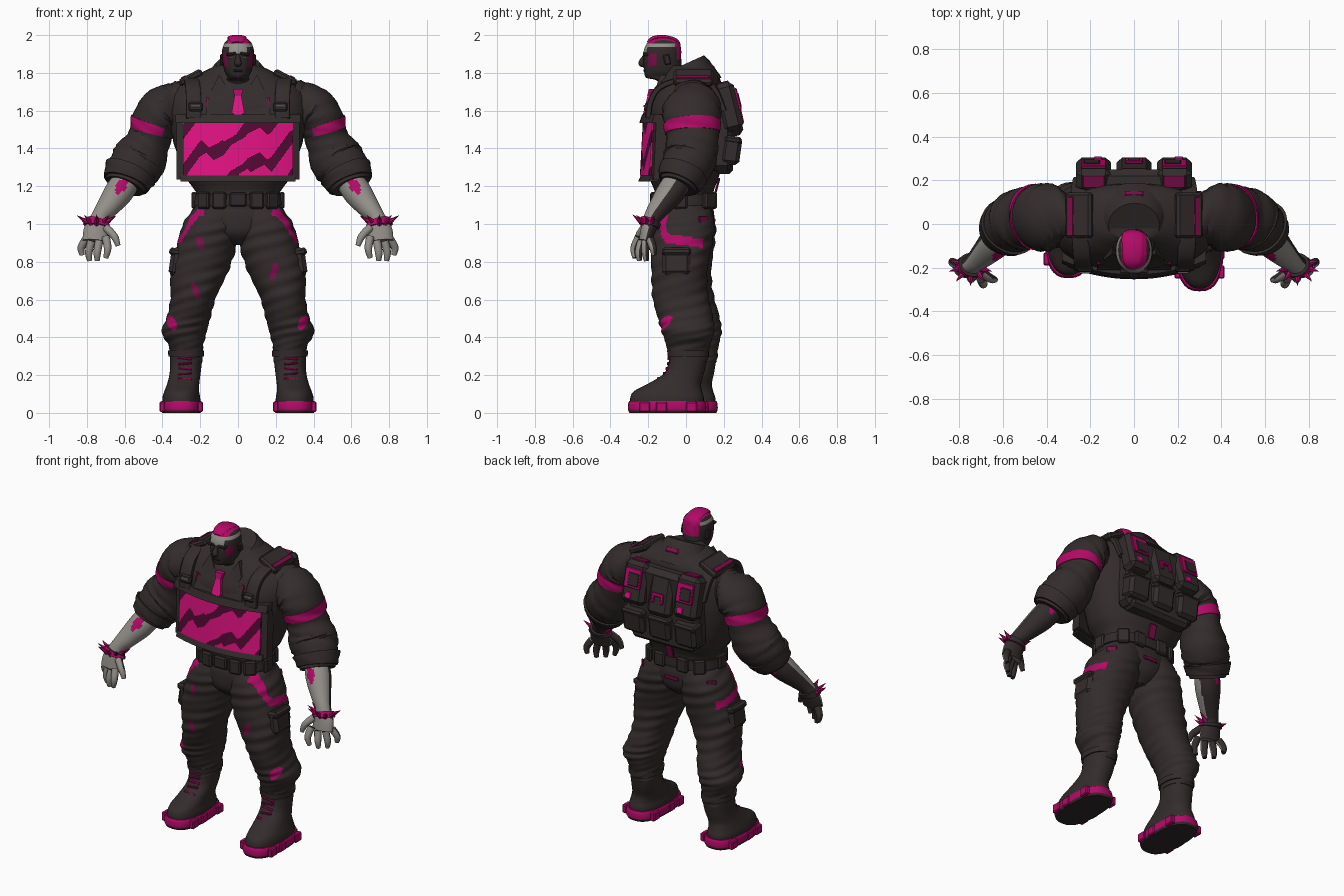
import bpy, bmesh
from math import sin, cos, pi, radians, copysign
from mathutils import Vector, Matrix

if "Cube" in bpy.data.objects:
    bpy.data.objects.remove(bpy.data.objects["Cube"])

def material(name, *rgb):
    m = bpy.data.materials.new(name)
    m.use_nodes = True
    m.diffuse_color = (*rgb, 1)
    m.node_tree.nodes["Principled BSDF"].inputs["Base Color"].default_value = (*rgb, 1)
    return m

CLOTH = material("charcoal cloth", .034, .025, .025)
GEAR = material("dark gear", .03, .022, .023)
PINK = material("pink trim", .45, .003, .135)
GLOW = material("bright pink", .78, .006, .23)
DIM = material("faded pink", .2, .004, .062)
WINE = material("dark wine", .09, .003, .036)
SKIN = material("grey skin", .29, .275, .25)
X, Z = Vector((1, 0, 0)), Vector((0, 0, 1))
parts = []

def finish(bm, name, mats, rule=None, matrix=None):
    if matrix:
        bm.transform(matrix)
    bmesh.ops.recalc_face_normals(bm, faces=bm.faces)
    bm.normal_update()
    if rule:
        for f in bm.faces:
            f.material_index = rule(f.calc_center_median(), f.normal)
    me = bpy.data.meshes.new(name)
    bm.to_mesh(me)
    bm.free()
    for m in mats:
        me.materials.append(m)
    ob = bpy.data.objects.new(name, me)
    bpy.context.collection.objects.link(ob)
    parts.append(ob)

def spline(pts, t):
    t = max(0, min(t, len(pts) - 1))
    i = min(int(t), len(pts) - 2)
    f = t - i
    a, b, c, d = (Vector(pts[max(0, min(j, len(pts) - 1))]) for j in range(i - 1, i + 3))
    return b + (c - a) * (f / 2) + (a * 2 - b * 5 + c * 4 - d) * (f * f / 2) + (b * 3 - a - c * 3 + d) * (f ** 3 / 2)

def tube(name, pts, mats, n=28, step=4, p=2, fold=0, rule=None, t0=0, t1=None, grow=0, flat=False):
    """Loft through (x, y, z, radius a, radius b) sections."""
    t1 = len(pts) - 1 if t1 is None else t1
    count = max(2, round((t1 - t0) * step))
    bm, rings = bmesh.new(), []
    for k in range(count + 1):
        t = t0 + (t1 - t0) * k / count
        q = spline(pts, t)
        d = Z if flat else Vector((spline(pts, t + .1) - spline(pts, t - .1))[:3]).normalized()
        u = (X - d * X.dot(d)).normalized()
        v = d.cross(u)
        ring = []
        for j in range(n):
            a = 2 * pi * j / n
            w = 1 + fold * (sin(3 * a + 7 * t) * sin(5 * t + a) + .5 * sin(9 * t + 2 * a))
            ca, sa = (copysign(abs(g) ** (2 / p), g) for g in (cos(a), sin(a)))
            ra, rb = (max(r, .003) * w + grow for r in q[3:])
            ring.append(bm.verts.new(Vector(q[:3]) + u * ca * ra + v * sa * rb))
        rings.append(ring)
    for r, s in zip(rings, rings[1:]):
        for j in range(n):
            bm.faces.new((r[j], r[(j + 1) % n], s[(j + 1) % n], s[j]))
    bm.faces.new(rings[0])
    bm.faces.new(rings[-1])
    finish(bm, name, mats, rule)

def box(name, loc, size, mat, rot=(0, 0, 0), bevel=.012):
    bm = bmesh.new()
    bmesh.ops.create_cube(bm, size=1, matrix=Matrix.Diagonal((*size, 1)))
    bmesh.ops.bevel(bm, geom=bm.edges[:], offset=min(bevel, min(size) * .3), segments=1, affect='EDGES')
    r = Matrix.Identity(4)
    for ang, ax in zip(rot, "XYZ"):
        r = Matrix.Rotation(radians(ang), 4, ax) @ r
    finish(bm, name, [mat], None, Matrix.Translation(loc) @ r)

def thicken(bm, faces, thick):
    ext = bmesh.ops.extrude_face_region(bm, geom=faces)["geom"]
    bmesh.ops.translate(bm, vec=(0, thick, 0), verts=[e for e in ext if isinstance(e, bmesh.types.BMVert)])

def plate(name, outline, y0, z0, slope, thick, mat):
    """Flat outline in x and z, leaning with height, extruded backwards."""
    bm = bmesh.new()
    thicken(bm, [bm.faces.new([bm.verts.new((x, y0 + slope * (z - z0), z)) for x, z in outline])], thick)
    finish(bm, name, [mat])

def curved_panel(name, hw, z0, z1, y, thick, mats, nx=20, nz=2, rule=None):
    bm = bmesh.new()
    bmesh.ops.create_grid(bm, x_segments=nx, y_segments=nz, size=1)
    for v in bm.verts:
        x, h = v.co.x * hw, (v.co.y + 1) / 2
        v.co = (x, y + .6 * x * x + .015 * h, z0 + (z1 - z0) * h)
    thicken(bm, bm.faces[:], thick)
    finish(bm, name, mats, rule)

# Torso, belt and collar
torso = [(0, -.01, 1.02, .22, .15), (0, -.01, 1.1, .23, .155), (0, -.01, 1.17, .225, .155), (0, -.01, 1.25, .28, .185),
         (0, 0, 1.36, .32, .2), (0, 0, 1.5, .36, .21), (0, 0, 1.62, .37, .205), (0, .015, 1.72, .33, .175),
         (0, .03, 1.79, .22, .14), (0, .02, 1.84, .11, .1)]
tube("jacket_torso", torso, [CLOTH], 40, p=2.4, fold=.01, flat=True)
tube("belt", torso, [GEAR], 40, p=2.4, t0=.95, t1=1.85, grow=.01, flat=True)
tube("collar", [(0, .04, 1.72, .21, .16), (0, .01, 1.8, .155, .135), (0, -.01, 1.845, .118, .115)], [CLOTH], fold=.01)
box("collar_tab", (0, .135, 1.835), (.09, .02, .035), DIM, (45, 0, 0))
box("belt_buckle", (0, -.175, 1.13), (.09, .03, .075), GEAR)
box("lower_back_patch", (0, .165, 1.2), (.05, .012, .09), DIM, (-15, 0, 0))
box("seat_patch", (0, .149, 1.02), (.1, .012, .022), DIM)
for s in (1, -1):
    for x, y, turn in ((.1, -.17, 8), (.18, -.135, 40), (.232, -.03, 90), (.18, .12, -40), (.08, .15, 0)):
        box("belt_pouch", (s * x, y, 1.125), (.075, .03, .09), CLOTH, (0, 0, s * turn))

# Chest screen with jagged diagonal camouflage
def zigzag(v):
    return abs(v % 1 - .5) * 2

def camo(c, n):
    k = zigzag(5 * (c.z - .55 * c.x) + .35 * zigzag(4 * c.x + .3)) + .4 * zigzag(9 * c.x - 4 * c.z)
    return int(k < .54)
curved_panel("screen_housing", .325, 1.235, 1.575, -.235, .06, [CLOTH])
curved_panel("screen", .29, 1.258, 1.535, -.244, .02, [GLOW, WINE], 110, 52, camo)
curved_panel("screen_top_bar", .33, 1.535, 1.58, -.247, .05, [CLOTH])
curved_panel("screen_bottom_bar", .305, 1.225, 1.26, -.253, .05, [CLOTH])

# Tie and lapels
plate("tie", [(-.018, 1.68), (.018, 1.68), (.034, 1.59), (0, 1.565), (-.034, 1.59)], -.228, 1.58, .25, .03, GLOW)
plate("tie_knot", [(-.028, 1.715), (.028, 1.715), (.018, 1.678), (-.018, 1.678)], -.205, 1.68, .25, .03, PINK)
for s in (1, -1):
    plate("lapel", [(s * .03, 1.57), (s * .17, 1.57), (s * .17, 1.66), (s * .12, 1.66), (s * .14, 1.71), (s * .1, 1.79), (s * .05, 1.71)],
          -.215, 1.57, .36, .03, CLOTH)
    plate("lapel_edge", [(s * .155, 1.67), (s * .17, 1.67), (s * .165, 1.61)], -.219, 1.57, .36, .008, DIM)
    # Straps, buckles and shoulder pads
    strap = [(.235, -.2, 1.56), (.235, -.187, 1.65), (.24, -.13, 1.73), (.25, .02, 1.77), (.25, .14, 1.73), (.24, .2, 1.6)]
    tube("shoulder_strap", [(s * x, y, z, .04, .016) for x, y, z in strap], [CLOTH], 16, p=5)
    box("strap_buckle", (s * .225, -.205, 1.62), (.075, .03, .05), GEAR, (-12, 0, 0))
    box("buckle_bar", (s * .225, -.222, 1.625), (.05, .008, .01), SKIN)
    box("shoulder_pad", (s * .25, .04, 1.775), (.135, .21, .04), CLOTH, (0, s * 28, 0))
    box("shoulder_pad_trim", (s * .289, .035, 1.776), (.03, .18, .01), DIM, (0, s * 28, 0))

# Head and face
def face_paint(c, n):
    if abs(c.x) < .058 and (c.z > 1.955 or (c.y > -.09 and c.z > 1.87)):
        return 1
    if c.y < -.06 and (1.9 < c.z < 1.956 and abs(c.x) < .046 or 1.935 < c.z < 1.956):
        return 2
    if abs(c.x) > .045 and -.2 < c.y < -.15 and 1.83 + .3 * (c.y + .2) < c.z < 1.9:
        return 3
    return 0
head = [(0, -.03, 1.68, .1, .1), (0, -.07, 1.755, .075, .08), (0, -.12, 1.775, .055, .09), (0, -.122, 1.81, .072, .1),
        (0, -.125, 1.87, .083, .1), (0, -.125, 1.92, .084, .098), (0, -.118, 1.96, .07, .086), (0, -.115, 1.985, .042, .06),
        (0, -.115, 1.993, .01, .015)]
tube("head", head, [GEAR, PINK, SKIN, DIM], 44, 8, 2.2, rule=face_paint, flat=True)
tube("nose", [(0, -.215, 1.895, .01, .01), (0, -.228, 1.87, .014, .014), (0, -.235, 1.85, .02, .017), (0, -.22, 1.838, .012, .01)], [GEAR], 12)
box("mouth", (0, -.213, 1.812), (.05, .025, .014), GEAR)
box("chin_beard", (0, -.2, 1.782), (.03, .03, .02), PINK)
tube("hair_crest", [(-.005, -.2, 1.957, .03, .012), (-.005, -.17, 1.982, .045, .014), (-.005, -.11, 1.988, .05, .012), (-.005, -.05, 1.965, .05, .012),
                    (-.005, -.033, 1.9, .035, .01)], [PINK], 14)
for s in (1, -1):
    box("brow", (s * .035, -.212, 1.9), (.055, .03, .016), GEAR, (0, s * 8, 0))
    box("eye", (s * .033, -.216, 1.88), (.022, .008, .008), SKIN)
    box("ear", (s * .086, -.1, 1.87), (.02, .035, .055), GEAR, (15, 0, 0))

# Backpack with pouches
box("backpack_base", (0, .19, 1.51), (.5, .12, .46), CLOTH, bevel=.03)
box("backpack_roll", (0, .2, 1.3), (.44, .1, .07), CLOTH, bevel=.03)
for x in (-.185, 0, .185):
    tall = abs(x) > 0
    box("upper_pouch", (x, .225, 1.62 if tall else 1.59), (.16, .11, .26), CLOTH, (14, 0, 0), .025)
    box("lower_pouch", (x, .24, 1.39), (.15, .1, .15), CLOTH, (-8, 0, 0), .02)
    box("lower_flap", (x, .25, 1.445), (.155, .09, .04), GEAR, (-8, 0, 0))
    if tall:
        box("pouch_window_frame", (x, .272, 1.66), (.115, .02, .12), PINK, (14, 0, 0), .004)
        box("pouch_window", (x - .008, .28, 1.655), (.075, .014, .08), GEAR, (14, 0, 0), .004)
        box("pouch_button", (x + .02, .298, 1.555), (.04, .012, .04), GLOW, (14, 0, 0))
        box("pouch_top_trim", (x, .195, 1.748), (.1, .06, .01), DIM, (14, 0, 0), .003)
    else:
        box("pouch_handle", (x, .285, 1.605), (.08, .014, .02), PINK, (14, 0, 0), .003)
        for e in (-1, 1):
            box("handle_end", (e * .032, .291, 1.58), (.018, .014, .05), PINK, (14, 0, 0), .003)

# Arms and hands
sleeve = [(.25, .02, 1.62, .1, .13), (.37, .03, 1.615, .128, .15), (.435, .03, 1.56, .122, .15), (.47, .035, 1.45, .112, .14),
          (.52, .02, 1.345, .145, .14), (.565, -.01, 1.28, .134, .125), (.6, -.045, 1.2, .105, .1)]
forearm = [(.57, -.02, 1.26, .07, .07), (.63, -.08, 1.17, .076, .074), (.69, -.14, 1.09, .06, .058), (.735, -.18, 1.03, .046, .045),
           (.75, -.2, .97, .066, .04), (.755, -.215, .91, .068, .035)]
fingers = [((.70, -.25, .93), (.69, -.275, .87), (.70, -.27, .82)), ((.735, -.235, .91), (.745, -.25, .85), (.745, -.245, .805)),
           ((.775, -.215, .91), (.79, -.215, .85), (.785, -.21, .805)), ((.805, -.19, .92), (.83, -.175, .875), (.825, -.17, .835)),
           ((.70, -.22, .98), (.655, -.25, .935), (.635, -.255, .885))]
def skin_paint(c, n):
    x = abs(c.x)
    if ((x - .61 + .4 * (c.z - 1.21)) / .03) ** 2 + ((c.z - 1.21) / .05) ** 2 < 1 + .4 * sin(160 * x):
        return 2
    return int(n.y > (.1 if c.z > 1 else 0))
for s in (1, -1):
    def side(pts):
        return [(s * q[0], *q[1:]) for q in pts]
    tube("sleeve", side(sleeve), [CLOTH], 32, 6, fold=.035)
    tube("arm_band", side(sleeve), [PINK, CLOTH], 48, 14, fold=.035, t0=2.25, t1=2.72, grow=.005,
         rule=lambda c, n: int(c.y < .03 and abs(c.x) < .395))
    tube("rolled_cuff", side(sleeve), [CLOTH], 32, 6, fold=.03, t0=5.1, t1=5.75, grow=.012)
    tube("forearm", side(forearm), [SKIN, CLOTH, PINK], 40, 10, rule=skin_paint)
    for f in fingers:
        tube("finger", [(*q, r, r) for q, r in zip(side(f), (.022, .02, .013))], [SKIN, CLOTH, PINK], 12, rule=skin_paint)
    tube("wrist_band", side(forearm), [PINK, GEAR], 24, 6, t0=3.25, t1=3.7, grow=.014, rule=lambda c, n: int(n.y > .2))
    # Spikes around the front of the wrist
    for k in range(7):
        a = radians(-195 + 35 * k)
        out = Vector((cos(a), .8 * sin(a), .65)).normalized()
        turn = out.to_track_quat('Z', 'Y').to_matrix().to_4x4()
        bm = bmesh.new()
        bmesh.ops.create_cone(bm, segments=6, radius1=.021, radius2=0, depth=.085, cap_ends=True)
        base = Vector((s * (.748 + out.x * .085), -.19 + out.y * .08, 1.005 + out.z * .03))
        turn = turn if s > 0 else Matrix.Diagonal((-1, 1, 1, 1)) @ turn
        finish(bm, "wrist_spike", [PINK], None, Matrix.Translation(base) @ turn)

# Trousers, boots
leg = [(.1, -.01, 1.1, .12, .14), (.14, -.015, 1.0, .152, .165), (.168, -.025, .88, .16, .16), (.205, -.035, .75, .152, .15),
       (.235, -.03, .62, .122, .148), (.26, -.005, .51, .117, .145), (.285, .01, .43, .118, .14), (.275, .012, .35, .09, .115), (.272, .012, .27, .085, .1)]
boot = [(.3, -.1, .04, .1, .195), (.3, -.1, .08, .1, .195), (.298, -.095, .115, .092, .18), (.29, -.06, .155, .085, .14),
        (.28, -.01, .21, .082, .105), (.275, .01, .28, .085, .1), (.275, .01, .33, .088, .102)]
sole = [(.3, -.1, 0, .102, .2), (.3, -.1, .02, .11, .208), (.3, -.1, .05, .109, .206), (.3, -.1, .064, .103, .2)]
tears = {1: [(.19, .75, .02, .045), (.343, .475, .024, .04)], -1: [(.2, .9, .02, .035), (.225, .65, .016, .045), (.35, .475, .024, .04)]}
for s in (1, -1):
    def shift(z):
        return 0 if s > 0 else .06 * max(0, min(1, 1.1 - z))
    def place(pts):
        return [(s * q[0], q[1] + shift(q[2]), *q[2:]) for q in pts]
    def trouser_paint(c, n):
        x, y = s * c.x, c.y - shift(c.z)
        for tx, tz, w, h in tears[s]:
            if n.y < .1 and ((x - tx - .3 * (c.z - tz)) / w) ** 2 + ((c.z - tz) / h) ** 2 < 1:
                return 1 if tz < .5 else 2
        if y < -.1 and x > .18:
            return int(abs(c.z - 1.075 + .15 * (max(0, x - .195) / .11) ** 1.3) < .03)
        return int(x > .2 and y < .09 and abs(c.z - .925 + .15 * (y + .1)) < .024)
    tube("trouser_leg", place(leg), [CLOTH, PINK, DIM], 84, 14, 2.2, .028, trouser_paint, flat=True)
    box("cargo_pocket", (s * .325, -.05 + shift(.8), .8), (.07, .15, .15), CLOTH, (0, s * -8, 0), .02)
    box("cargo_flap", (s * .328, -.05 + shift(.8), .852), (.073, .155, .04), CLOTH, (0, s * -8, 0))
    box("hip_tag", (s * .245, .09, 1.025), (.06, .012, .035), DIM, (0, 0, s * -48))
    tube("boot", place(boot), [CLOTH], 32, 5, 2.3, flat=True)
    tube("boot_top_band", place(boot), [CLOTH], 32, 5, 2.3, t0=5.3, t1=6, grow=.008, flat=True)
    tube("boot_sole", place(sole), [PINK, GEAR], 32, 4, 2.6, rule=lambda c, n: int(c.z < .012), flat=True)
    for e in (-1, 1):
        for y in (-.22, -.13, .03):
            box("sole_lug", (s * .3 + e * .1, y + shift(0), .032), (.03, .06, .055), PINK, bevel=.006)
    for k, y in enumerate((-.145, -.115, -.1, -.092, -.09)):
        z = .18 + .027 * k
        box("boot_lace", (s * .28, y + shift(z), z), (.075, .016, .011), DIM if k % 2 else PINK, (0, 6 * (-1) ** k, 0))
tube("hips", [(0, -.01, .89, .05, .09), (0, -.012, .95, .15, .15), (0, -.01, 1.04, .23, .16), (0, -.01, 1.1, .23, .15)], [CLOTH], 32, 5, 2.3, flat=True)

# Smooth shading with crisp edges
bpy.ops.object.select_all(action='DESELECT')
for ob in parts:
    ob.select_set(True)
bpy.context.view_layer.objects.active = parts[0]
bpy.ops.object.shade_smooth_by_angle(angle=radians(35))
